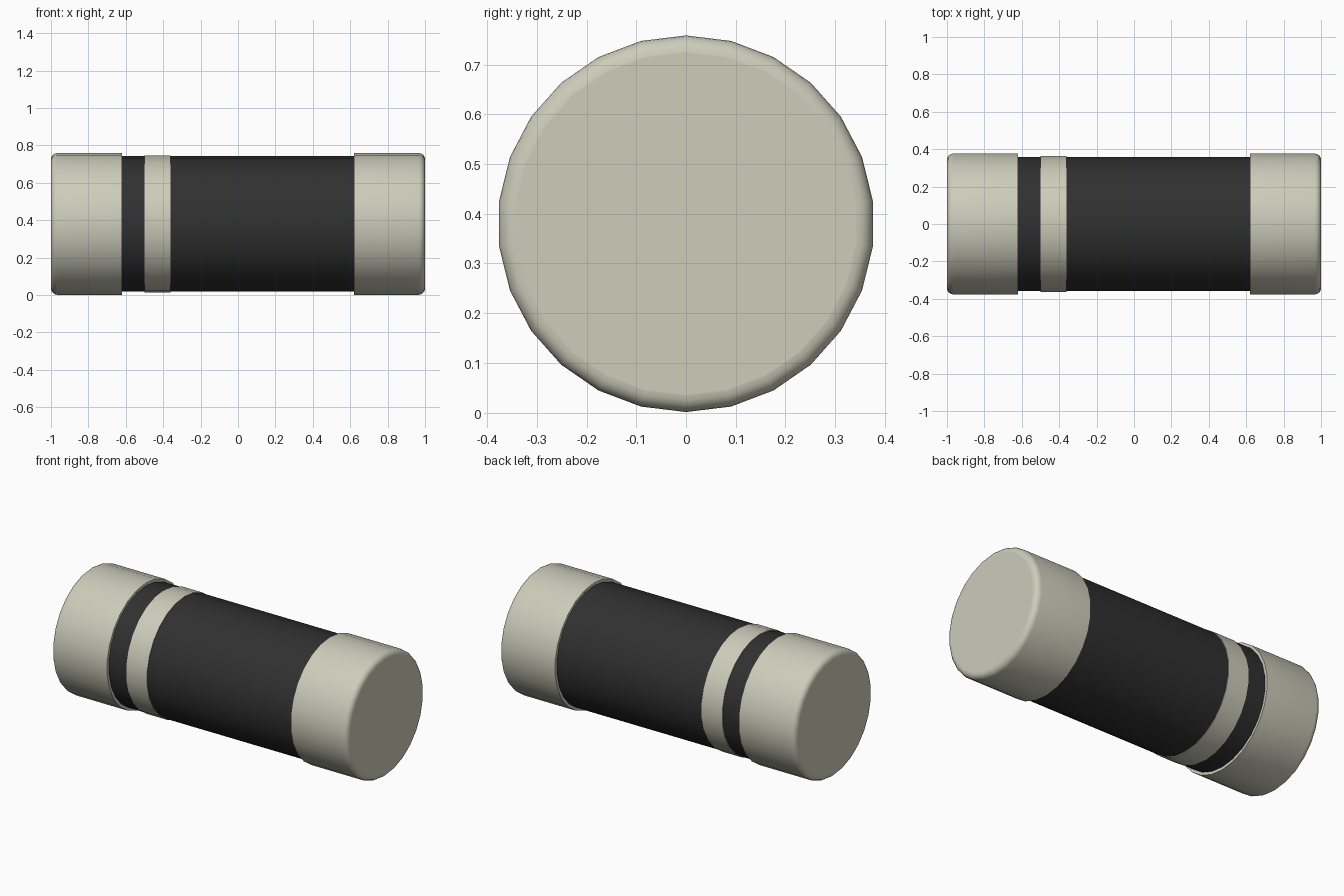
import bpy
import bmesh
from math import sin, cos, pi

SIDES = 26
CENTRE_Z = 0.38

cube = bpy.data.objects.get("Cube")
if cube:
    bpy.data.objects.remove(cube, do_unlink=True)


def make_material(name, colour):
    mat = bpy.data.materials.new(name)
    mat.use_nodes = True
    mat.diffuse_color = colour
    shader = mat.node_tree.nodes["Principled BSDF"]
    shader.inputs["Base Color"].default_value = colour
    shader.inputs["Roughness"].default_value = 0.6
    return mat


def lathe_x(name, profile, mat):
    """Spin (x, radius) points about the long axis and close both ends."""
    bm = bmesh.new()
    rings = []
    for x, r in profile:
        angles = [2 * pi * i / SIDES for i in range(SIDES)]
        rings.append([bm.verts.new((x, r * sin(a), r * cos(a))) for a in angles])
    for a, b in zip(rings, rings[1:]):
        for i in range(SIDES):
            j = (i + 1) % SIDES
            bm.faces.new((a[i], a[j], b[j], b[i]))
    bm.faces.new(rings[0])
    bm.faces.new(rings[-1])
    bmesh.ops.recalc_face_normals(bm, faces=bm.faces)
    # Round walls are smooth, end discs stay flat
    for face in bm.faces:
        face.smooth = abs(face.normal.x) < 0.99
    mesh = bpy.data.meshes.new(name)
    bm.to_mesh(mesh)
    bm.free()
    mesh.materials.append(mat)
    obj = bpy.data.objects.new(name, mesh)
    obj.location.z = CENTRE_Z
    bpy.context.collection.objects.link(obj)
    return obj


metal = make_material("pale metal", (0.61, 0.61, 0.50, 1))
black = make_material("black coating", (0.03, 0.03, 0.03, 1))

# Dark cylindrical body, running a little way into the caps
lathe_x("body", [(-0.7, 0.362), (0.7, 0.362)], black)

# Thin pale marking band
lathe_x("marking_band", [(-0.5, 0.366), (-0.36, 0.366)], metal)

# End caps with rounded outer rims
CAP_R, ROUND, STEPS = 0.379, 0.034, 5
for name, side in (("left_cap", 1), ("right_cap", -1)):
    profile = [(side * 0.62, CAP_R)]
    for k in range(STEPS + 1):
        t = k / STEPS * pi / 2
        profile.append((side * (1 - ROUND + ROUND * sin(t)),
                        CAP_R - ROUND + ROUND * cos(t)))
    lathe_x(name, profile, metal)
